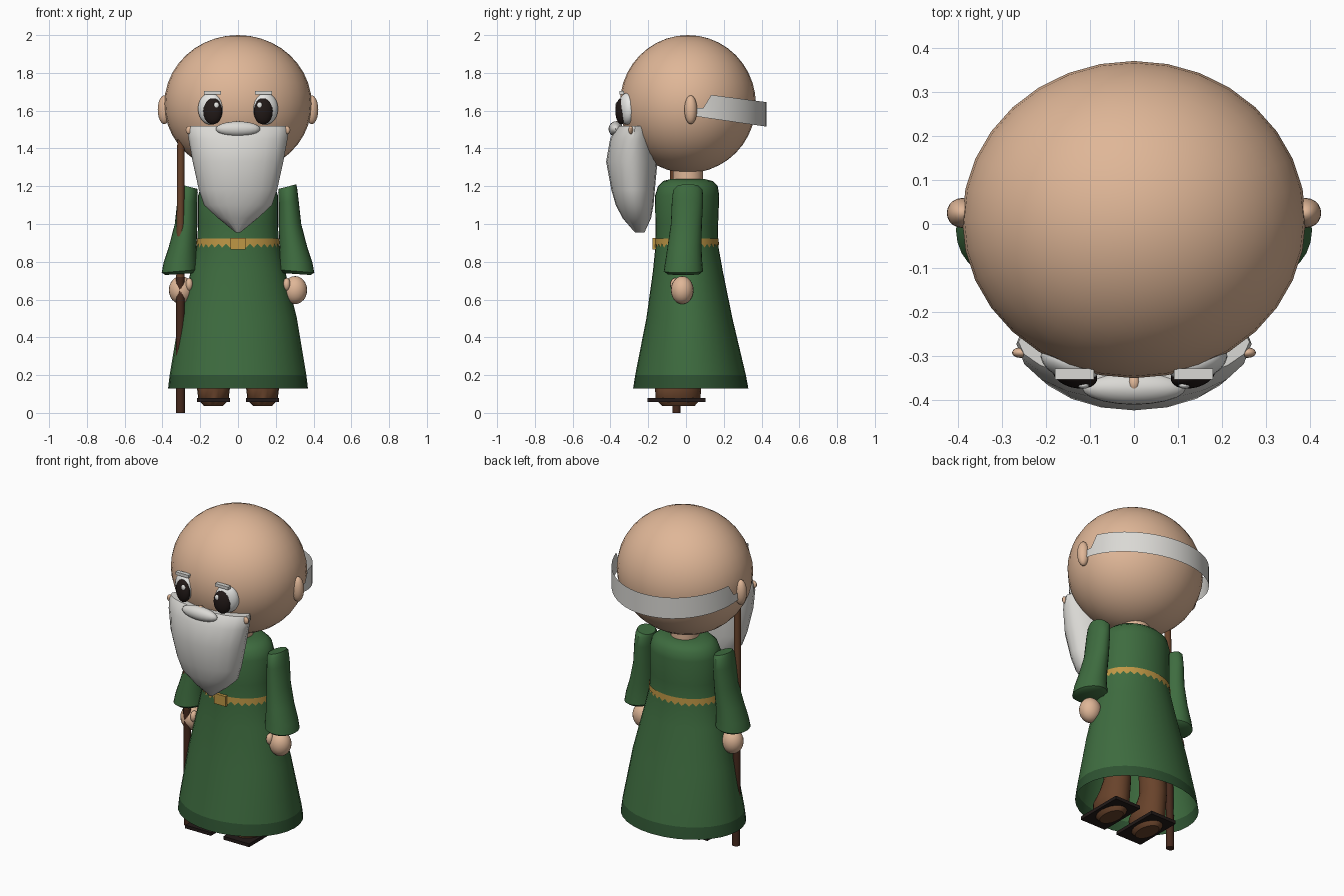
import bpy, bmesh, math
from mathutils import Matrix, Euler

if "Cube" in bpy.data.objects:
    bpy.data.objects.remove(bpy.data.objects["Cube"])


def mat(name, r, g, b):
    m = bpy.data.materials.new(name)
    m.diffuse_color = (r, g, b, 1)
    m.use_nodes = True
    m.node_tree.nodes["Principled BSDF"].inputs["Base Color"].default_value = m.diffuse_color
    return m


SKIN = mat("skin", .74, .47, .31)
GREEN = mat("robe green", .048, .15, .05)
HEM = mat("dark green", .027, .085, .031)
GOLD = mat("gold", .52, .31, .06)
BROWN = mat("brown", .14, .056, .024)
BARK = mat("dark brown", .06, .022, .012)
BLACK = mat("sole black", .016, .01, .009)
HAIR = mat("grey hair", .70, .69, .66)
WHITE = mat("eye white", .82, .82, .80)


def finish(name, bm, *mats, smooth=True):
    me = bpy.data.meshes.new(name)
    bm.to_mesh(me)
    bm.free()
    for m in mats:
        me.materials.append(m)
    ob = bpy.data.objects.new(name, me)
    bpy.context.collection.objects.link(ob)
    if smooth:
        bpy.context.view_layer.objects.active = ob
        bpy.ops.object.select_all(action='DESELECT')
        ob.select_set(True)
        bpy.ops.object.shade_smooth_by_angle(angle=math.radians(40))
    return ob


def place(loc, rot, size):
    return Matrix.LocRotScale(loc, Euler(rot), size)


def ball(name, loc, size, m, rot=(0, 0, 0), seg=20, rings=12):
    bm = bmesh.new()
    bmesh.ops.create_uvsphere(bm, u_segments=seg, v_segments=rings, radius=1,
                              matrix=place(loc, rot, size))
    return finish(name, bm, m)


def box(name, loc, size, m, rot=(0, 0, 0)):
    bm = bmesh.new()
    bmesh.ops.create_cube(bm, size=1, matrix=place(loc, rot, size))
    return finish(name, bm, m, smooth=False)


def loft(name, rings, mats, s=1, n=28, caps=(True, True), split=None):
    """Rings bottom to top: z, centre x, centre y, radius x, radius y, tilt."""
    bm = bmesh.new()
    loops = []
    for z, cx, cy, rx, ry, tilt in rings:
        loops.append([bm.verts.new((s * cx + rx * math.cos(a), cy + ry * math.sin(a),
                                    z + tilt * s * math.cos(a)))
                      for a in (2 * math.pi * i / n for i in range(n))])
    for lo, hi in zip(loops, loops[1:]):
        for i in range(n):
            j = (i + 1) % n
            bm.faces.new((lo[i], lo[j], hi[j], hi[i]))
    if caps[0]:
        bm.faces.new(loops[0][::-1])
    if caps[1]:
        bm.faces.new(loops[-1])
    if split:
        for f in bm.faces:
            f.material_index = int(f.calc_center_median().z < split)
    return finish(name, bm, *mats)


# Head, neck and nose
ball("head", (0, .01, 1.635), (.39, .36, .365), SKIN, seg=32, rings=20)
loft("neck", [(1.2, 0, .01, .08, .08, 0), (1.32, 0, .01, .08, .08, 0)], [SKIN])
ball("nose", (0, -.362, 1.53), (.014, .02, .016), SKIN)

# Robe with open skirt and dark hem
loft("robe", [(.13, 0, .025, .37, .305, 0), (.2, 0, .024, .362, .293, 0),
              (.5, 0, .018, .312, .228, 0), (.75, 0, .01, .25, .185, 0),
              (.9, 0, .004, .215, .164, 0), (1.0, 0, .004, .212, .166, 0),
              (1.15, 0, .006, .212, .17, 0), (1.2, 0, .01, .195, .158, 0),
              (1.228, 0, .01, .16, .13, 0), (1.238, 0, .01, .1, .09, 0)],
     [GREEN, HEM], n=32, caps=(False, True), split=.2)

# Belt with a toothed lower edge
bm = bmesh.new()
N = 64
top, low = [], []
for i in range(N):
    c, s = math.cos(2 * math.pi * i / N), math.sin(2 * math.pi * i / N)
    top.append(bm.verts.new((.218 * c, .004 + .169 * s, .922)))
    low.append(bm.verts.new((.22 * c, .004 + .17 * s, .875 + .02 * (i % 2))))
for i in range(N):
    j = (i + 1) % N
    bm.faces.new((low[i], low[j], top[j], top[i]))
finish("belt", bm, GOLD)
box("buckle", (0, -.163, .896), (.08, .03, .062), GOLD)

# Beard and moustache
loft("beard", [(.955, 0, -.245, .012, .025, 0), (1.03, 0, -.26, .105, .075, 0),
               (1.1, 0, -.272, .18, .1, 0), (1.18, 0, -.28, .207, .115, 0),
               (1.33, 0, -.287, .24, .136, 0), (1.45, 0, -.28, .262, .122, 0),
               (1.5, 0, -.272, .267, .105, 0), (1.52, 0, -.268, .262, .09, 0)],
     [HAIR], n=20)
ball("moustache", (0, -.372, 1.503), (.118, .038, .04), HAIR)

# Hair band around the back of the head
bm = bmesh.new()
prev = None
for i in range(29):
    a = math.pi * i / 28
    x, y = .392 * math.cos(a), .05 + .375 * math.sin(a)
    zt = 1.615 if y < .11 else 1.685 - .13 * (y - .12)
    zb = 1.57 - .145 * (y - .05)
    pair = bm.verts.new((x, y, zb)), bm.verts.new((x, y, zt))
    if prev:
        bm.faces.new((prev[0], pair[0], pair[1], prev[1]))
    prev = pair
finish("hair_band", bm, HAIR)

for s, side in ((-1, "right"), (1, "left")):
    # Face details
    ball(side + "_ear", (s * .39, .025, 1.605), (.035, .034, .076), SKIN)
    ball(side + "_eye", (s * .145, -.313, 1.61), (.07, .042, .084), WHITE, (0, 0, s * .35))
    ball(side + "_pupil", (s * .134, -.342, 1.597), (.052, .03, .07), BLACK, (0, 0, s * .25))
    ball(side + "_eye_glint", (s * .115, -.366, 1.628), (.014, .008, .017), WHITE, seg=12, rings=8)
    box(side + "_eyebrow", (s * .135, -.34, 1.695), (.088, .025, .018), HAIR)
    ball(side + "_mouth_corner", (s * .257, -.292, 1.497), (.02, .012, .022), SKIN, seg=12, rings=8)

    # Sleeve, hand and thumb
    loft(side + "_sleeve", [(.735, .31, -.014, .075, .085, -.005),
                            (.75, .31, -.014, .094, .104, -.008),
                            (.8, .306, -.012, .088, .098, -.005),
                            (.88, .293, -.008, .073, .09, 0),
                            (1.0, .275, .002, .06, .082, 0),
                            (1.12, .268, .008, .053, .083, .005),
                            (1.18, .263, .01, .05, .078, .01),
                            (1.198, .262, .01, .046, .06, .012)], [GREEN], s=s, n=24)
    ball(side + "_hand", (s * .302, -.02, .65), (.064, .06, .074), SKIN)
    ball(side + "_thumb", (s * .258, -.058, .68), (.02, .025, .034), SKIN, seg=12, rings=8)

    # Leg with foot, standing on a sandal sole
    loft(side + "_leg", [(.036, .13, -.04, .05, .085, 0), (.07, .13, -.042, .08, .118, 0),
                         (.13, .13, -.042, .087, .122, 0), (.19, .13, -.01, .08, .095, 0),
                         (.25, .13, .01, .075, .08, 0), (.5, .12, .01, .075, .08, 0)],
         [BROWN], s=s, n=20)
    box(side + "_sole", (s * .13, -.05, .068), (.175, .305, .02), BLACK)

# Walking staff, darker toward the ground
loft("staff", [(0, -.305, -.05, .024, .022, 0), (.35, -.305, -.055, .023, .021, 0),
               (.72, -.305, -.06, .022, .02, 0), (1.1, -.304, -.066, .02, .02, 0),
               (1.5, -.302, -.068, .019, .019, 0)], [BROWN, BARK], n=14, split=.7)
